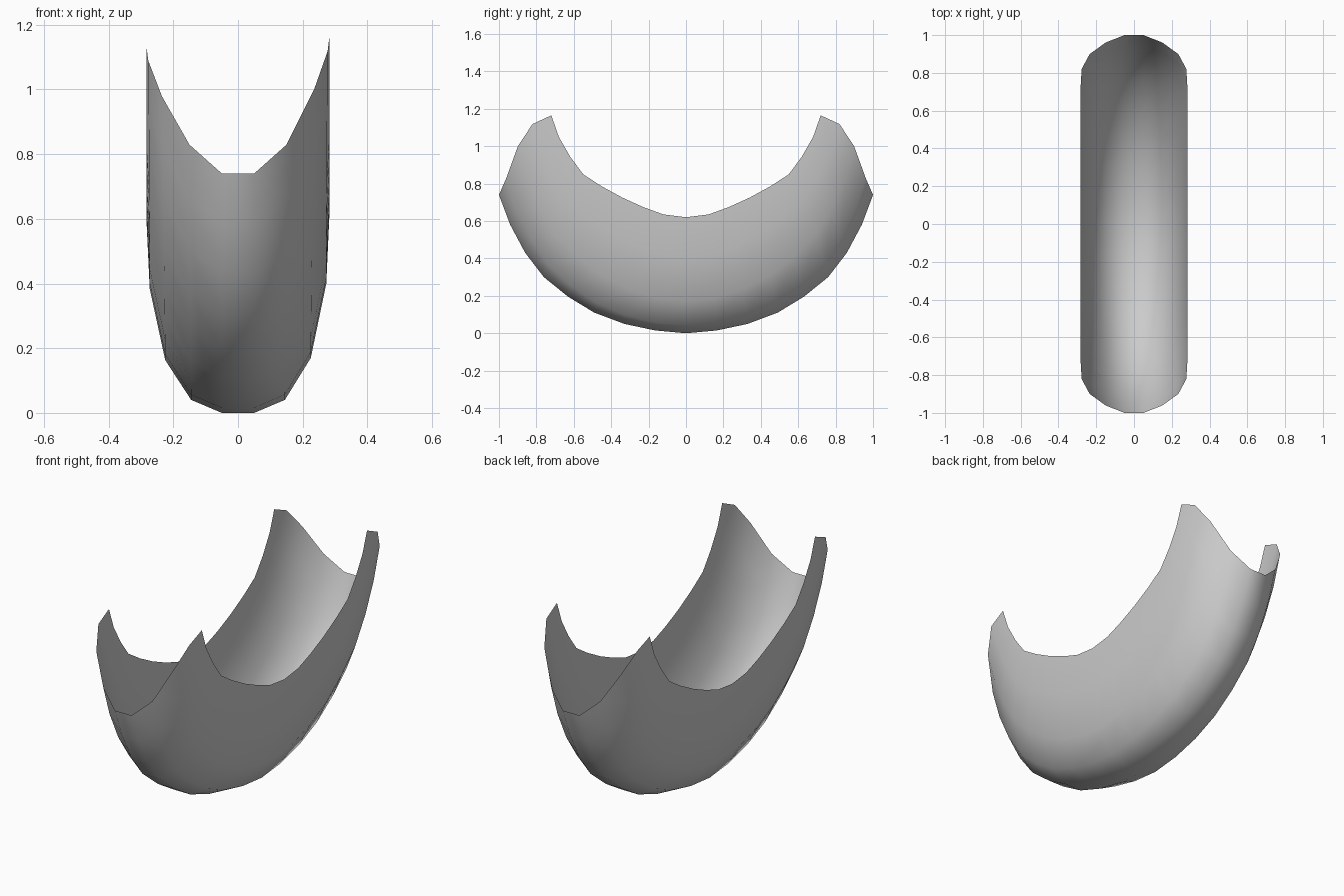
import bpy, bmesh

if "Cube" in bpy.data.objects:
    bpy.data.objects.remove(bpy.data.objects["Cube"])

# Half-length curves (y, z) from the middle to the tip: keel line and upper rim
keel = [(0, 0), (.165, .015), (.33, .05), (.49, .11), (.63, .195),
        (.76, .30), (.86, .43), (.94, .58), (1.0, .74)]
rim = [(0, .62), (.12, .635), (.23, .675), (.34, .725), (.45, .785),
       (.55, .85), (.62, .945), (.68, 1.05), (.72, 1.165)]

# Cross-section from keel to rim: half width, and fractions of the keel-to-rim step
width_mid = [.05, .145, .225, .273, .283]
width_end = [.05, .15, .235, .277, .283]
rise_mid = [0, .065, .274, .645, 1]
rise_end = [0, .21, .61, .89, 1]
back_end = [0, .14, .36, .64, 1]


def lerp(a, b, t):
    return a + (b - a) * t


def point(i, k, side):
    """Grid point at station i (-8..8), section step k, on side -1 or 1."""
    j = abs(i)
    sign = -1 if i < 0 else 1
    s = (j / 8) ** 2
    (ky, kz), (ry, rz) = keel[j], rim[j]
    rise = lerp(rise_mid[k], rise_end[k], s)
    back = lerp(rise_mid[k], back_end[k], s)
    # The left wall is slightly lower than the right one
    low = lerp(.96, .92, s) if side < 0 and k > 1 else 1
    return (side * lerp(width_mid[k], width_end[k], s),
            sign * lerp(ky, ry, back),
            kz + (rz - kz) * rise * low)


# Open folded shell, one single-sided sheet
bm = bmesh.new()
rows = []
for i in range(-8, 9):
    left = [bm.verts.new(point(i, k, -1)) for k in range(4, -1, -1)]
    right = [bm.verts.new(point(i, k, 1)) for k in range(5)]
    rows.append(left + right)
for a, b in zip(rows, rows[1:]):
    for c in range(9):
        f = bm.faces.new((a[c], b[c], b[c + 1], a[c + 1]))
        f.smooth = True
bm.normal_update()
mesh = bpy.data.meshes.new("folded_shell")
bm.to_mesh(mesh)
bm.free()
shell = bpy.data.objects.new("folded_shell", mesh)
bpy.context.collection.objects.link(shell)
